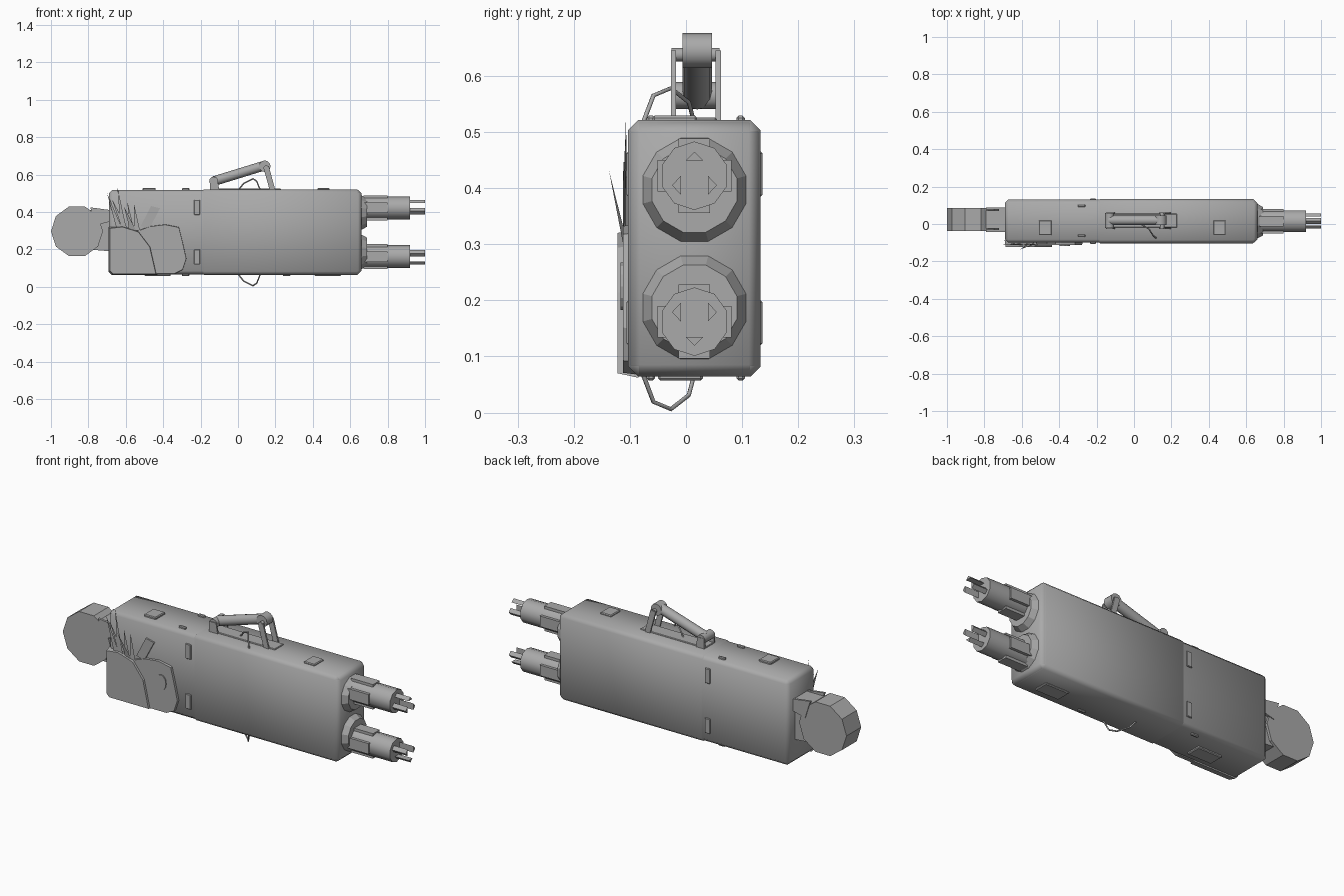
import bpy, bmesh, math
from mathutils import Vector, Matrix

if "Cube" in bpy.data.objects:
    bpy.data.objects.remove(bpy.data.objects["Cube"])

grey = bpy.data.materials.new("grey metal")
grey.diffuse_color = (0.4, 0.4, 0.4, 1)
grey.use_nodes = True
grey.node_tree.nodes["Principled BSDF"].inputs["Base Color"].default_value = grey.diffuse_color


def finish(name, bm, smooth=30):
    """Turn a bmesh into a named object, smooth below the given angle."""
    bmesh.ops.recalc_face_normals(bm, faces=bm.faces[:])
    me = bpy.data.meshes.new(name)
    bm.to_mesh(me)
    bm.free()
    me.materials.append(grey)
    if smooth:
        me.shade_smooth()
        me.set_sharp_from_angle(angle=math.radians(smooth))
    ob = bpy.data.objects.new(name, me)
    bpy.context.collection.objects.link(ob)
    return ob


def box(name, x, y, z, bevel=0, smooth=30):
    """Box from (min, max) ranges."""
    bm = bmesh.new()
    bmesh.ops.create_cube(bm, size=1)
    for v in bm.verts:
        v.co = [(r[0] + r[1]) / 2 + c * (r[1] - r[0]) for r, c in zip((x, y, z), v.co)]
    if bevel:
        bmesh.ops.bevel(bm, geom=bm.edges[:], offset=bevel, segments=1, affect='EDGES')
    return finish(name, bm, smooth)


def prism(name, pts, axis, a, b, taper=1.0, smooth=0):
    """Outline (x,z) extruded along y, or (y,z) along x; end b scaled by taper."""
    place = (lambda p, d: (d, p[0], p[1])) if axis == 'x' else (lambda p, d: (p[0], d, p[1]))
    cu = sum(p[0] for p in pts) / len(pts)
    cv = sum(p[1] for p in pts) / len(pts)
    end = [(cu + (u - cu) * taper, cv + (v - cv) * taper) for u, v in pts]
    bm = bmesh.new()
    va = [bm.verts.new(place(p, a)) for p in pts]
    vb = [bm.verts.new(place(p, b)) for p in end]
    bm.faces.new(va)
    bm.faces.new(vb)
    for i in range(len(pts)):
        j = (i + 1) % len(pts)
        bm.faces.new((va[i], va[j], vb[j], vb[i]))
    return finish(name, bm, smooth)


def ring(u, v, ru, rv, n, turn=0.0):
    return [(u + ru * math.cos(math.tau * i / n + turn),
             v + rv * math.sin(math.tau * i / n + turn)) for i in range(n)]


def rod(name, p, q, r, n=12, smooth=40):
    """Cylinder between two points."""
    p, q = Vector(p), Vector(q)
    d = q - p
    m = Matrix.Translation((p + q) / 2) @ d.to_track_quat('Z', 'Y').to_matrix().to_4x4()
    bm = bmesh.new()
    bmesh.ops.create_cone(bm, cap_ends=True, segments=n, radius1=r, radius2=r,
                          depth=d.length, matrix=m)
    return finish(name, bm, smooth)


def wire(name, pts, r=0.004):
    cu = bpy.data.curves.new(name, 'CURVE')
    cu.dimensions = '3D'
    cu.bevel_depth = r
    cu.bevel_resolution = 1
    cu.use_fill_caps = True
    sp = cu.splines.new('POLY')
    sp.points.add(len(pts) - 1)
    for s, p in zip(sp.points, pts):
        s.co = (*p, 1)
    cu.materials.append(grey)
    bpy.context.collection.objects.link(bpy.data.objects.new(name, cu))


CY, CZ = 0.015, 0.292   # middle of the case

# Case, with a slightly raised sleeve over its longer part
box("case", (-0.69, 0.66), (-0.10, 0.130), (0.067, 0.518), 0.018, 50)
box("case_sleeve", (-0.20, 0.655), (-0.103, 0.133), (0.064, 0.521), 0.018, 50)

# Latches on the front and back walls, next to the sleeve
for y0, y1 in ((-0.106, -0.09), (0.12, 0.136)):
    for z0, z1 in ((0.12, 0.20), (0.385, 0.465)):
        box("latch", (-0.235, -0.203), (y0, y1), (z0, z1), 0.003)

# Twin barrels at the right end, mirrored about the middle height
for s in (1, -1):
    zc, zb = CZ + s * 0.105, CZ + s * 0.130
    prism("barrel_collar", ring(CY, zc, 0.098, 0.098, 12, math.pi / 12), 'x', 0.655, 0.690, 0.80)
    w, h = 0.028, 0.066
    cross = [(w, h), (w, w), (h, w), (h, -w), (w, -w), (w, -h),
             (-w, -h), (-w, -w), (-h, -w), (-h, w), (-w, w), (-w, h)]
    prism("barrel_block", [(CY + u, zb + v) for u, v in cross], 'x', 0.67, 0.80)
    prism("barrel", ring(CY, zb, 0.061, 0.061, 10, math.pi / 10), 'x', 0.68, 0.92, 1, 40)
    tris = ([(-0.016, 0.027), (0.016, 0.027), (0, 0.043)],
            [(0.024, 0.0), (0.024, -0.034), (0.040, -0.017)],
            [(-0.024, 0.0), (-0.024, -0.034), (-0.040, -0.017)])
    for t in tris:
        prism("muzzle_prong", [(CY + u, zb + s * v) for u, v in t], 'x', 0.91, 1.0)

# Drum at the left end and its bracket
prism("drum", ring(-0.861, 0.297, 0.139, 0.139, 10), 'y', -0.038, 0.085)
prism("drum_bracket", [(-0.80, 0.41), (-0.68, 0.41), (-0.68, 0.19), (-0.80, 0.20)],
      'y', -0.025, 0.072)
for y0 in (-0.042, 0.077):
    prism("bracket_arm", [(-0.79, 0.425), (-0.68, 0.41), (-0.68, 0.35), (-0.76, 0.33)],
          'y', y0, y0 + 0.012)

# Pads on the top and bottom
for x0, x1, y0, y1 in ((-0.51, -0.44, -0.06, 0.02), (0.425, 0.49, -0.06, 0.02),
                       (-0.30, -0.26, 0.09, 0.105), (-0.30, -0.26, -0.07, -0.055)):
    box("top_pad", (x0, x1), (y0, y1), (0.51, 0.529), 0.004)
for x0, x1, y0, y1 in ((-0.50, -0.36, -0.05, 0.03), (0.41, 0.55, -0.05, 0.03),
                       (-0.30, -0.26, 0.09, 0.105), (0.24, 0.28, -0.07, -0.055)):
    box("bottom_pad", (x0, x1), (y0, y1), (0.057, 0.075), 0.004)

# Folding handle
HY = 0.02
rod("handle_grip", (-0.13, HY, 0.565), (0.14, HY, 0.648), 0.026)
rod("handle_front_pivot", (0.143, HY - 0.026, 0.645), (0.143, HY + 0.026, 0.645), 0.031)
rod("handle_pin", (0.15, -0.026, 0.638), (0.15, 0.060, 0.638), 0.012)
rod("handle_rear_pivot", (-0.13, -0.022, 0.565), (-0.13, 0.060, 0.565), 0.024)
for y0 in (-0.027, 0.053):
    prism("handle_link", [(0.135, 0.64), (0.165, 0.645), (0.20, 0.515), (0.17, 0.515)],
          'y', y0, y0 + 0.009)
    prism("handle_rear_lug", [(-0.15, 0.575), (-0.11, 0.575), (-0.10, 0.515), (-0.15, 0.515)],
          'y', y0, y0 + 0.009)
box("handle_base", (-0.15, 0.23), (-0.02, 0.055), (0.51, 0.526), 0.003)

# Loose wire loops above and below the case
loop = [(0.0, 0.015, 0.515), (0.03, 0.005, 0.553), (0.08, -0.027, 0.578),
        (0.10, -0.058, 0.565), (0.12, -0.077, 0.515)]
wire("top_wire", loop)
wire("bottom_wire", [(x, y, 2 * CZ - z) for x, y, z in loop])

# Decorative shell, rounded plate with a round boss, on the front wall
prism("side_plate", [(-0.54, 0.30), (-0.47, 0.325), (-0.39, 0.335), (-0.315, 0.32),
                     (-0.295, 0.24), (-0.275, 0.15), (-0.295, 0.09), (-0.34, 0.068),
                     (-0.54, 0.068)], 'y', -0.09, -0.112, 0.98)
prism("plate_boss", ring(-0.37, 0.225, 0.029, 0.042, 12), 'y', -0.10, -0.117)
prism("corner_shell", [(-0.692, 0.32), (-0.62, 0.328), (-0.53, 0.30), (-0.465, 0.215),
                       (-0.43, 0.062), (-0.675, 0.062), (-0.692, 0.08)],
      'y', -0.085, -0.122, 0.94)

# Blades and a tag rising from the shell: base x, tip x, tip z, tip y
for bx, tx, tz, ty in ((-0.63, -0.70, 0.50, -0.108), (-0.61, -0.645, 0.535, -0.107),
                       (-0.60, -0.675, 0.47, -0.110), (-0.57, -0.59, 0.45, -0.112),
                       (-0.56, -0.61, 0.43, -0.137), (-0.54, -0.555, 0.44, -0.108)):
    bm = bmesh.new()
    tip = bm.verts.new((tx, ty, tz))
    base = [bm.verts.new(c) for c in ((bx - 0.016, -0.112, 0.30), (bx + 0.016, -0.112, 0.30),
                                      (bx, -0.104, 0.30))]
    bm.faces.new(base)
    for i in range(3):
        bm.faces.new((base[i], base[(i + 1) % 3], tip))
    finish("blade", bm, 0)
prism("tag", [(-0.52, 0.325), (-0.475, 0.31), (-0.417, 0.42), (-0.465, 0.432)],
      'y', -0.10, -0.108)
